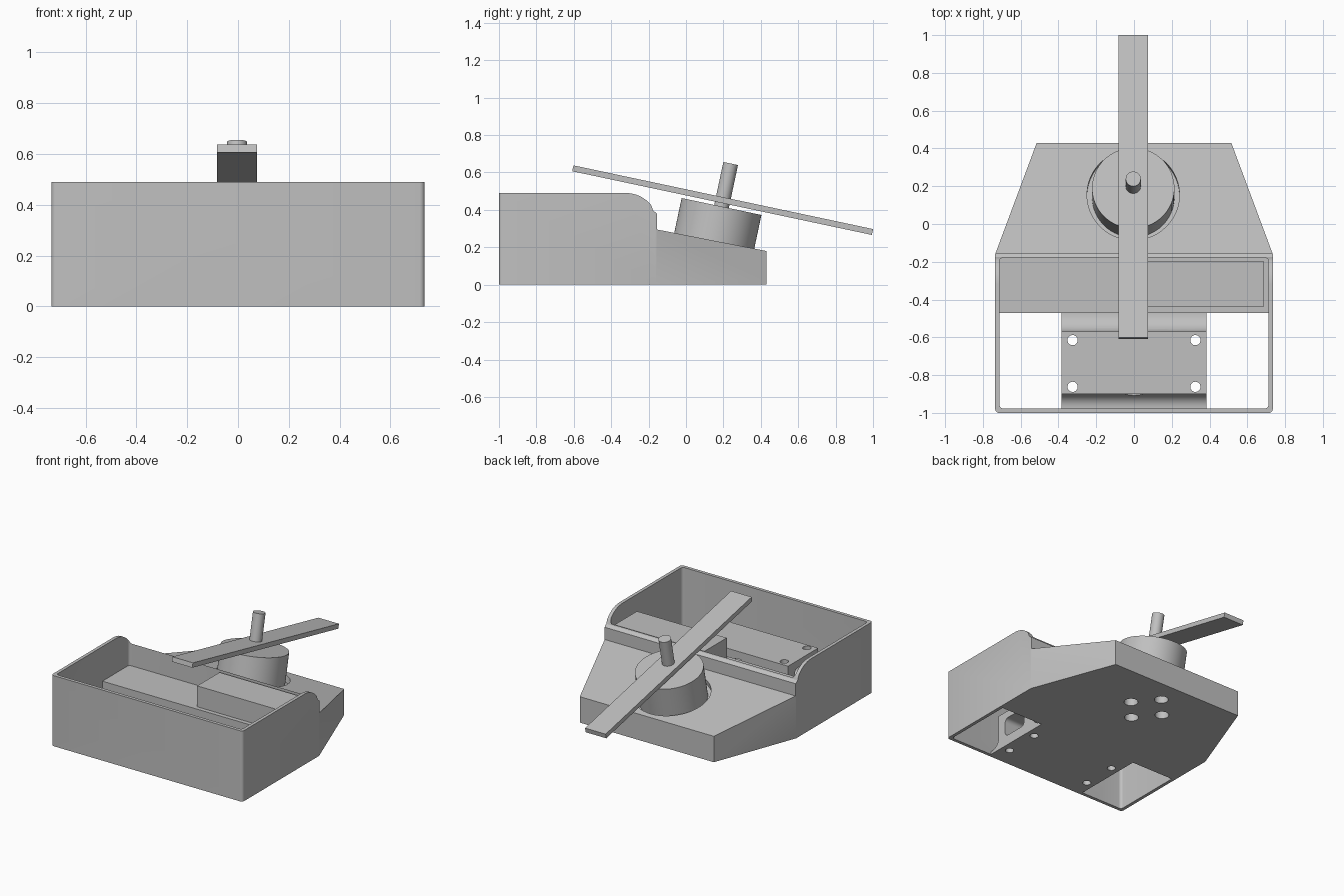
import bpy, bmesh
from math import radians, sin, cos, pi
from mathutils import Matrix, Vector

cube = bpy.data.objects.get("Cube")
if cube:
    bpy.data.objects.remove(cube, do_unlink=True)

grey = bpy.data.materials.new("plain grey")
grey.use_nodes = True
grey.diffuse_color = (0.53, 0.53, 0.53, 1)
grey.node_tree.nodes["Principled BSDF"].inputs["Base Color"].default_value = grey.diffuse_color


def finish(name, bm):
    bmesh.ops.recalc_face_normals(bm, faces=bm.faces)
    mesh = bpy.data.meshes.new(name)
    bm.to_mesh(mesh)
    bm.free()
    mesh.materials.append(grey)
    obj = bpy.data.objects.new(name, mesh)
    bpy.context.collection.objects.link(obj)
    return obj


def prism(name, points, axis, low, high, rounded=None, radius=0.02):
    """Extrude a 2D outline: axis 'x' takes (y, z) points, axis 'z' takes (x, y)."""
    def place(p, d):
        return (d, p[0], p[1]) if axis == "x" else (p[0], p[1], d)
    bm = bmesh.new()
    face = bm.faces.new([bm.verts.new(place(p, low)) for p in points])
    new = bmesh.ops.extrude_face_region(bm, geom=[face])["geom"]
    move = Vector(place((0, 0), high - low))
    bmesh.ops.translate(bm, vec=move, verts=[v for v in new if isinstance(v, bmesh.types.BMVert)])
    if rounded:
        edges = [e for e in bm.edges
                 if (e.verts[0].co - e.verts[1].co).cross(move).length < 1e-5
                 and rounded(e.verts[0].co)]
        bmesh.ops.bevel(bm, geom=edges, offset=radius, segments=5, profile=0.5, affect="EDGES")
    return finish(name, bm)


def box(name, x, y, z, **kw):
    return prism(name, [(x[0], y[0]), (x[1], y[0]), (x[1], y[1]), (x[0], y[1])], "z", *z, **kw)


def cylinder(name, radius, length, centre, tilt=0, sides=48):
    bm = bmesh.new()
    bmesh.ops.create_cone(bm, cap_ends=True, segments=sides, radius1=radius, radius2=radius,
                          depth=length,
                          matrix=Matrix.Translation(centre) @ Matrix.Rotation(tilt, 4, "X"))
    return finish(name, bm)


def boolean(target, tool, operation="DIFFERENCE"):
    mod = target.modifiers.new(tool.name, "BOOLEAN")
    mod.operation = operation
    mod.solver = "EXACT"
    mod.object = tool
    bpy.context.view_layer.objects.active = target
    bpy.ops.object.modifier_apply(modifier=mod.name)
    bpy.data.objects.remove(tool, do_unlink=True)


def arc(cy, cz, r, start, end, steps=8):
    angles = [radians(start + (end - start) * i / steps) for i in range(steps + 1)]
    return [(cy + r * cos(a), cz + r * sin(a)) for a in angles]


TILT = radians(-12)
UP = Vector((0, sin(-TILT), cos(TILT)))
MX = -0.004

# Housing: side profile trimmed to the tapered footprint
profile = [(-1, 0), (-1, 0.49)] + arc(-0.32, 0.32, 0.17, 90, 38)
profile += [(-0.175, 0.396), (-0.155, 0.38), (-0.155, 0.295), (0.43, 0.18), (0.43, 0)]
housing = prism("housing", profile, "x", -0.8, 0.8)
outline = [(-0.735, -1), (0.735, -1), (0.735, -0.16), (0.515, 0.43), (-0.515, 0.43), (-0.735, -0.16)]
boolean(housing, prism("footprint", outline, "z", -0.1, 0.7, rounded=lambda c: c.y < -0.9), "INTERSECT")
boolean(housing, box("cavity", (-0.712, 0.712), (-0.977, -0.178), (-0.1, 0.7),
                     rounded=lambda c: True))

# Motor recess and blind screw holes in the base
boolean(housing, cylinder("recess", 0.245, 0.2, Vector((MX, 0.155, 0.234)) + UP * 0.06, TILT))
for dx, dy in ((0.13, 0), (-0.13, 0), (0, 0.15), (0, -0.15)):
    boolean(housing, cylinder("screw_pocket", 0.045, 0.2, (MX + dx, 0.12 + dy, 0), sides=24))

# Raised shelf behind the two floor openings
shelf = box("shelf", (-0.72, 0.72), (-0.47, -0.17), (0, 0.25))

# Mounting deck with rounded feet
deck_profile = [(-0.985, 0), (-0.985, 0.02)] + arc(-0.97, 0.09, 0.07, -90, 0)
deck_profile += [(-0.9, 0.25), (-0.57, 0.25)] + arc(-0.47, 0.12, 0.1, 180, 270)
deck_profile += [(-0.46, 0.02), (-0.46, 0)]
deck = prism("mounting_deck", deck_profile, "x", -0.385, 0.385)
boolean(deck, prism("cross_tunnel", [(-0.835, 0.07), (-0.645, 0.07), (-0.645, 0.2), (-0.835, 0.2)],
                    "x", -0.5, 0.5, rounded=lambda c: True, radius=0.03))
boolean(deck, cylinder("cable_tunnel", 0.07, 0.42, (0, -0.735, 0.13), pi / 2, 32))
for x in (-0.325, 0.325):
    for y in (-0.615, -0.862):
        boolean(deck, cylinder("mounting_hole", 0.027, 0.8, (x, y, 0.1), sides=24))

# Control box on the shelf
control_box = box("control_box", (-0.005, 0.685), (-0.44, -0.195), (0.24, 0.395))

# Tilted motor, shaft and arm
top = Vector((MX, 0.19, 0.418))
motor = cylinder("motor", 0.218, 0.23, top - UP * 0.115, TILT, 64)
shaft = cylinder("shaft", 0.04, 0.25, top + UP * 0.11, TILT, 32)
arm = box("arm", (MX - 0.079, MX + 0.079), (-0.819, 0.819), (-0.016, 0.016))
arm.data.transform(Matrix.Translation((0, 0.196, 0.452)) @ Matrix.Rotation(TILT, 4, "X"))

# Smooth the round parts, keep hard edges
bpy.ops.object.select_all(action="DESELECT")
for obj in (housing, deck, motor, shaft):
    obj.select_set(True)
    bpy.context.view_layer.objects.active = obj
bpy.ops.object.shade_smooth_by_angle(angle=radians(30))
